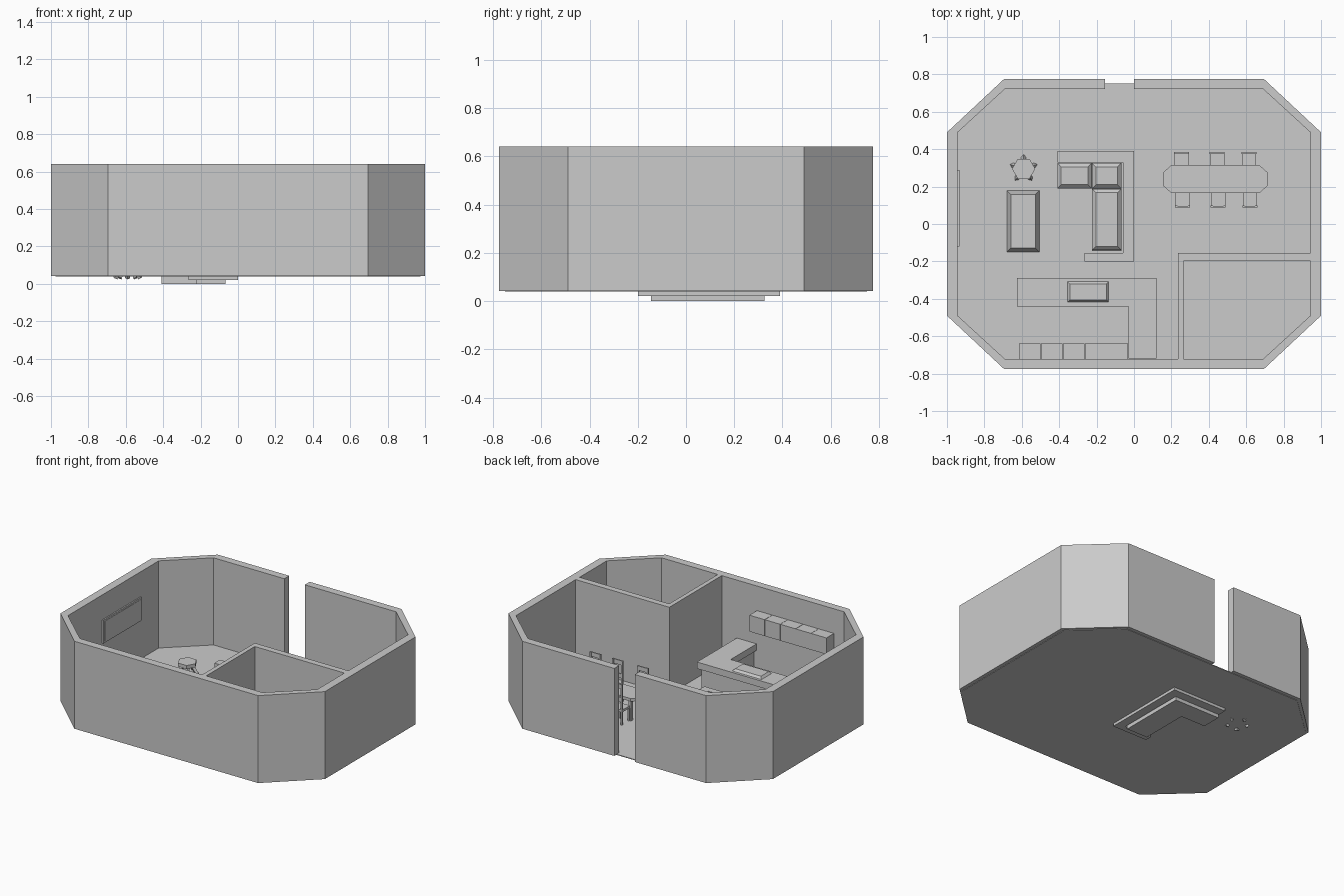
import bpy, bmesh, math
from mathutils import Vector

if "Cube" in bpy.data.objects:
    bpy.data.objects.remove(bpy.data.objects["Cube"])

FLOOR = 0.042


def finish(bm, name):
    bmesh.ops.recalc_face_normals(bm, faces=bm.faces)
    me = bpy.data.meshes.new(name)
    bm.to_mesh(me)
    bm.free()
    ob = bpy.data.objects.new(name, me)
    bpy.context.collection.objects.link(ob)
    return ob


def prism(name, pts, z0, z1):
    """Extrude a plan outline from z0 to z1."""
    bm = bmesh.new()
    face = bm.faces.new([bm.verts.new((x, y, z0)) for x, y in pts])
    ext = bmesh.ops.extrude_face_region(bm, geom=[face])
    for g in ext["geom"]:
        if isinstance(g, bmesh.types.BMVert):
            g.co.z = z1
    return finish(bm, name)


def box(name, x0, x1, y0, y1, z0, z1, inset=0.0):
    """Box by limits; inset narrows the top, giving a tapered block."""
    bm = bmesh.new()
    bmesh.ops.create_cube(bm, size=1)
    for v in bm.verts:
        top = v.co.z > 0
        i = inset if top else 0
        v.co = ((x1 - i if v.co.x > 0 else x0 + i),
                (y1 - i if v.co.y > 0 else y0 + i), z1 if top else z0)
    return finish(bm, name)


def cushion(name, x0, x1, y0, y1, z0, z1, edge):
    """Straight-sided block with a sloped border round the top."""
    box(name + "_body", x0, x1, y0, y1, z0, z1 - edge)
    box(name + "_top", x0, x1, y0, y1, z1 - edge, z1, edge)


def strut(name, a, b, r):
    """Square bar between two points."""
    a, b = Vector(a), Vector(b)
    bm = bmesh.new()
    bmesh.ops.create_cone(bm, cap_ends=True, segments=4, radius1=r, radius2=r,
                          depth=(b - a).length)
    bm.transform(Vector((b - a)).to_track_quat('Z', 'Y').to_matrix().to_4x4())
    bmesh.ops.translate(bm, verts=bm.verts, vec=(a + b) / 2)
    return finish(bm, name)


def octagon(x, y, cx, cy):
    return [(cx, y), (x, cy), (x, -cy), (cx, -y),
            (-cx, -y), (-x, -cy), (-x, cy), (-cx, y)]


# Shell: octagonal wall broken by the doorway at the back, and the floor
outer = octagon(1.0, 0.775, 0.695, 0.49)
inner = octagon(0.943, 0.722, 0.69, 0.49)
prism("outer_wall", [(0, 0.775)] + outer + [(-0.155, 0.775), (-0.155, 0.722)]
      + inner[::-1] + [(0, 0.722)], FLOOR, 0.64)
prism("floor", octagon(0.975, 0.75, 0.69, 0.49), 0.039, 0.044)

# Corner room partition
prism("room_partition", [(0.235, -0.73), (0.235, -0.155), (0.95, -0.155),
                         (0.95, -0.197), (0.265, -0.197), (0.265, -0.73)],
      FLOOR, 0.64)

# Kitchen counter, base and hob
prism("counter_top", [(-0.625, -0.29), (0.12, -0.29), (0.12, -0.72),
                      (-0.03, -0.72), (-0.03, -0.44), (-0.625, -0.44)],
      0.2, 0.245)
prism("counter_base", [(-0.605, -0.31), (0.10, -0.31), (0.10, -0.72),
                       (-0.01, -0.72), (-0.01, -0.42), (-0.605, -0.42)],
      FLOOR, 0.2)
box("hob", -0.355, -0.135, -0.418, -0.308, 0.245, 0.26, 0.012)

# Row of wall cupboards
for i in range(5):
    x = -0.615 + i * 0.117
    box("wall_cupboard", x + 0.001, x + 0.116, -0.725, -0.64, 0.36, 0.472)

# Wall screen
box("screen_frame", -0.945, -0.934, -0.12, 0.29, 0.31, 0.47)
box("screen_panel", -0.936, -0.932, -0.108, 0.278, 0.322, 0.458)

# Corner sofa: back rest, arm and cushions
prism("sofa_back", [(-0.41, 0.39), (0, 0.39), (0, -0.2), (-0.265, -0.2),
                    (-0.265, -0.155), (-0.06, -0.155), (-0.06, 0.33),
                    (-0.41, 0.33)], 0.02, 0.145)
prism("sofa_base", [(-0.41, 0.325), (-0.066, 0.325), (-0.066, -0.145),
                    (-0.225, -0.145), (-0.225, 0.19), (-0.41, 0.19)], 0.0, 0.06)
cushion("sofa_cushion_left", -0.41, -0.226, 0.19, 0.325, 0.06, 0.1, 0.02)
cushion("sofa_cushion_corner", -0.224, -0.068, 0.19, 0.325, 0.06, 0.1, 0.02)
cushion("sofa_cushion_long", -0.224, -0.068, -0.14, 0.188, 0.06, 0.1, 0.02)

# Coffee table
box("coffee_table", -0.68, -0.505, -0.15, 0.18, FLOOR, 0.1, 0.022)

# Hexagonal stool on splayed legs
cx, cy = -0.59, 0.295
hexa = [(cx + 0.062 * math.cos(k * math.pi / 3),
         cy + 0.062 * math.sin(k * math.pi / 3)) for k in range(6)]
prism("stool_seat", hexa, 0.098, 0.122)
for k in range(5):
    a = math.radians(18 + 72 * k)
    c, s = math.cos(a), math.sin(a)
    strut("stool_leg", (cx + 0.03 * c, cy + 0.03 * s, 0.1),
          (cx + 0.07 * c, cy + 0.07 * s, 0.03), 0.013)

# Dining table
tx, ty = 0.435, 0.24
prism("dining_table_top", [(x + tx, y + ty) for x, y in
                           octagon(0.28, 0.075, 0.235, 0.035)], 0.185, 0.205)
for sx in (-1, 1):
    for sy in (-1, 1):
        x, y = tx + sx * 0.22, ty + sy * 0.05
        box("dining_table_leg", x - 0.01, x + 0.01, y - 0.01, y + 0.01,
            0.04, 0.185)


def chair(x, y, d):
    """Dining chair; d = +1 puts the back rest on the +y side."""
    def part(name, xa, xb, a, b, z0, z1):
        ya, yb = sorted((y + d * a, y + d * b))
        box(name, x + xa, x + xb, ya, yb, z0, z1)
    part("chair_seat", -0.038, 0.038, -0.09, -0.006, 0.13, 0.145)
    for s in (-1, 1):
        xa, xb = sorted((s * 0.028, s * 0.04))
        part("chair_back_leg", xa, xb, -0.012, 0, 0.04, 0.32)
        part("chair_front_leg", xa, xb, -0.09, -0.078, 0.04, 0.13)
    for z in (0.2, 0.29):
        part("chair_back_rail", -0.03, 0.03, -0.01, -0.002, z, z + 0.03)


for x in (0.255, 0.445, 0.615):
    chair(x, 0.385, 1)
    chair(x + 0.005, 0.087, -1)
